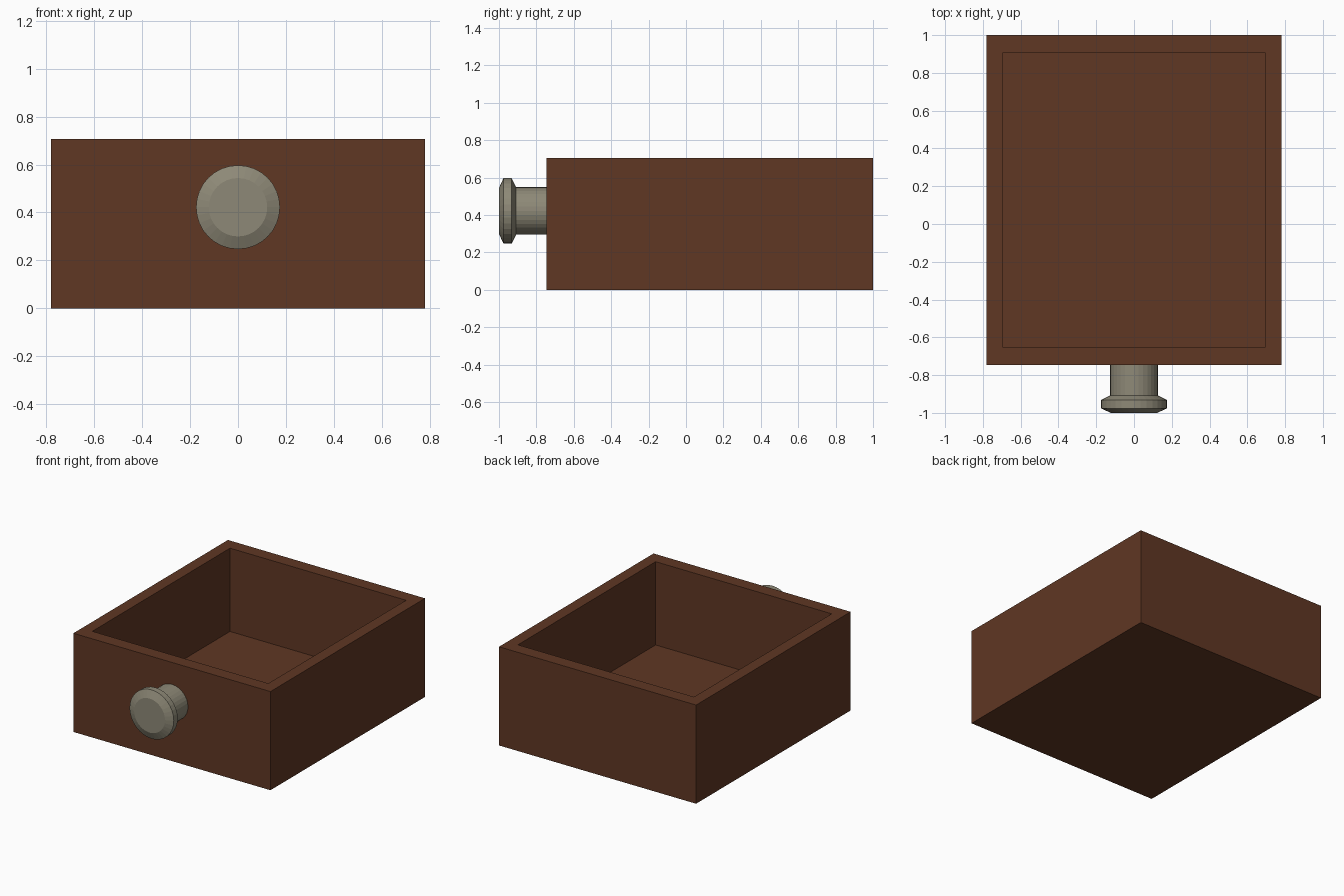
import bpy, bmesh, math
from mathutils import Vector

if "Cube" in bpy.data.objects:
    bpy.data.objects.remove(bpy.data.objects["Cube"])


def material(name, rgb):
    m = bpy.data.materials.new(name)
    m.diffuse_color = (*rgb, 1)
    m.use_nodes = True
    m.node_tree.nodes["Principled BSDF"].inputs["Base Color"].default_value = m.diffuse_color
    return m


def add_object(name, bm, mat):
    bmesh.ops.recalc_face_normals(bm, faces=bm.faces)
    mesh = bpy.data.meshes.new(name)
    bm.to_mesh(mesh)
    bm.free()
    mesh.materials.append(mat)
    ob = bpy.data.objects.new(name, mesh)
    bpy.context.collection.objects.link(ob)
    return ob


wood = material("dark brown wood", (0.115, 0.038, 0.017))
metal = material("dull grey metal", (0.27, 0.25, 0.185))

# Drawer tray: a box whose top is inset and pushed down to the floor
FRONT, BACK, HALF_W, HEIGHT, FLOOR = -0.747, 1.0, 0.78, 0.706, 0.11
bm = bmesh.new()
bmesh.ops.create_cube(bm, size=1)
for v in bm.verts:
    v.co = Vector((v.co.x * 2 * HALF_W,
                   BACK if v.co.y > 0 else FRONT,
                   HEIGHT if v.co.z > 0 else 0))
top = max(bm.faces, key=lambda f: f.calc_center_median().z)
bmesh.ops.inset_region(bm, faces=[top], thickness=0.09)
for v in top.verts:
    v.co = Vector((math.copysign(0.697, v.co.x), 0.905 if v.co.y > 0 else -0.652, HEIGHT))
ext = bmesh.ops.extrude_discrete_faces(bm, faces=[top])
for v in ext["faces"][0].verts:
    v.co.z = FLOOR
add_object("drawer_tray", bm, wood)

# Round knob: stem and chamfered head turned about the y axis
profile = [(0.127, FRONT), (0.127, -0.908), (0.175, -0.932),
           (0.175, -0.976), (0.122, -1.0)]
SIDES, KNOB_Z = 32, 0.422
bm = bmesh.new()
rings = [[bm.verts.new((r * math.cos(2 * math.pi * i / SIDES), y,
                        KNOB_Z + r * math.sin(2 * math.pi * i / SIDES)))
          for i in range(SIDES)] for r, y in profile]
for a, b in zip(rings, rings[1:]):
    for i in range(SIDES):
        j = (i + 1) % SIDES
        bm.faces.new((a[i], a[j], b[j], b[i]))
bm.faces.new(rings[0])
bm.faces.new(rings[-1])
add_object("knob", bm, metal)
